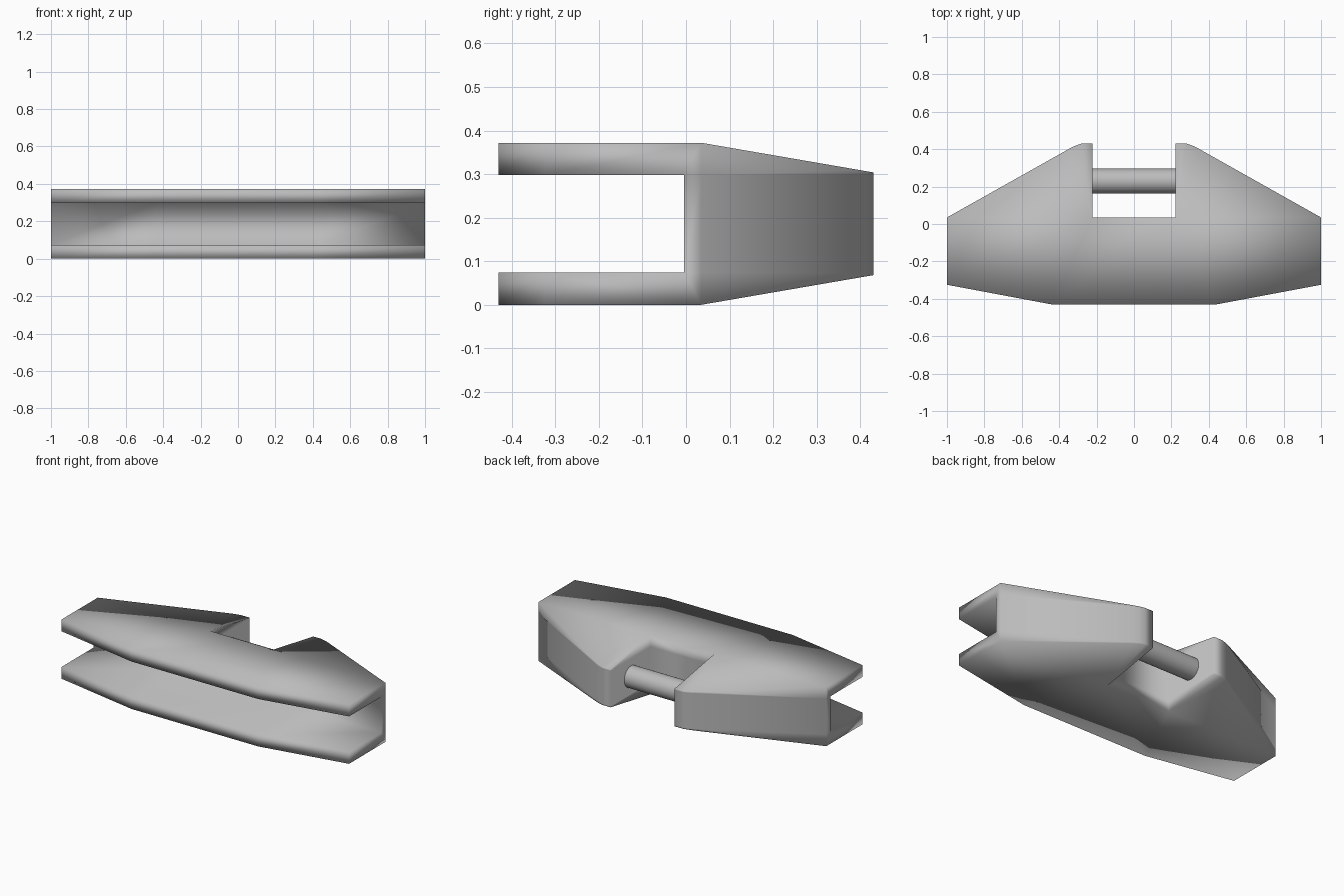
import bpy
import bmesh
import math

cube = bpy.data.objects.get("Cube")
if cube:
    bpy.data.objects.remove(cube, do_unlink=True)

# Main dimensions
HEIGHT, LIP = 0.372, 0.074
BACK, WEB, RIDGE = 0.43, -0.005, 0.035
SLOT = 0.222
TAPER = 0.068 / (BACK - RIDGE)

grey = bpy.data.materials.new("grey metal")
grey.use_nodes = True
colour = (0.5, 0.5, 0.5, 1)
grey.diffuse_color = colour
grey.node_tree.nodes["Principled BSDF"].inputs["Base Color"].default_value = colour


def level(point, layer):
    """Place a plan point on layer 0 bottom, 1 lower lip, 2 upper lip, 3 top."""
    x, y = point
    drop = TAPER * max(0, y - RIDGE)
    return (x, y, (drop, LIP, HEIGHT - LIP, HEIGHT - drop)[layer])


bm = bmesh.new()


def face(points):
    bm.faces.new([bm.verts.new(p) for p in points])


def strip(path, layers):
    for a, b in zip(path, path[1:]):
        for lo, hi in zip(layers, layers[1:]):
            face([level(a, lo), level(b, lo), level(b, hi), level(a, hi)])


# Plan outlines
front = [(-1, -0.325), (-0.44, -BACK), (0.44, -BACK), (1, -0.325)]
ridge = [(-1, RIDGE), (-SLOT, RIDGE), (SLOT, RIDGE), (1, RIDGE)]
web = [(-1, WEB), (-0.44, WEB), (0.44, WEB), (1, WEB)]
arm = [(1, RIDGE), (0.345, 0.403), (0.315, 0.418), (0.28, BACK), (SLOT, BACK), (SLOT, RIDGE)]
mirrored_arm = [(-x, y) for x, y in arm]

# Lips: outer skin, channel side, front edges and ends
for outer, inner in ((0, 1), (3, 2)):
    for i in range(3):
        for rear, layer in ((ridge, outer), (web, inner)):
            face([level(p, layer) for p in (front[i], front[i + 1], rear[i + 1], rear[i])])
    strip(front, sorted((outer, inner)))
    for end in (0, 3):
        face([level(front[end], outer), level(ridge[end], outer), level(ridge[end], inner),
              level(web[end], inner), level(front[end], inner)])

# Web closing the channel, with its narrow ends and the slot floor
strip(web, (1, 2))
for end in (0, 3):
    strip([web[end], ridge[end]], (1, 2))
strip(ridge[1:3], (0, 1, 2, 3))

# Tapering arms
for outline in (arm, mirrored_arm):
    strip(outline, (0, 1, 2, 3))
    for layer in (0, 3):
        face([level(p, layer) for p in outline])

bmesh.ops.remove_doubles(bm, verts=bm.verts, dist=0.0005)
bmesh.ops.recalc_face_normals(bm, faces=bm.faces)
for f in bm.faces:
    f.smooth = True
mesh = bpy.data.meshes.new("clamp_body")
bm.to_mesh(mesh)
bm.free()
mesh.materials.append(grey)
body = bpy.data.objects.new("clamp_body", mesh)
bpy.context.collection.objects.link(body)

# Cross pin between the arms
bpy.ops.mesh.primitive_cylinder_add(vertices=32, radius=0.067, depth=2 * SLOT + 0.02,
                                    location=(0, 0.229, HEIGHT / 2),
                                    rotation=(0, math.pi / 2, 0))
pin = bpy.context.object
pin.name = "cross_pin"
pin.data.materials.append(grey)
bpy.ops.object.shade_smooth_by_angle(angle=math.radians(40))
